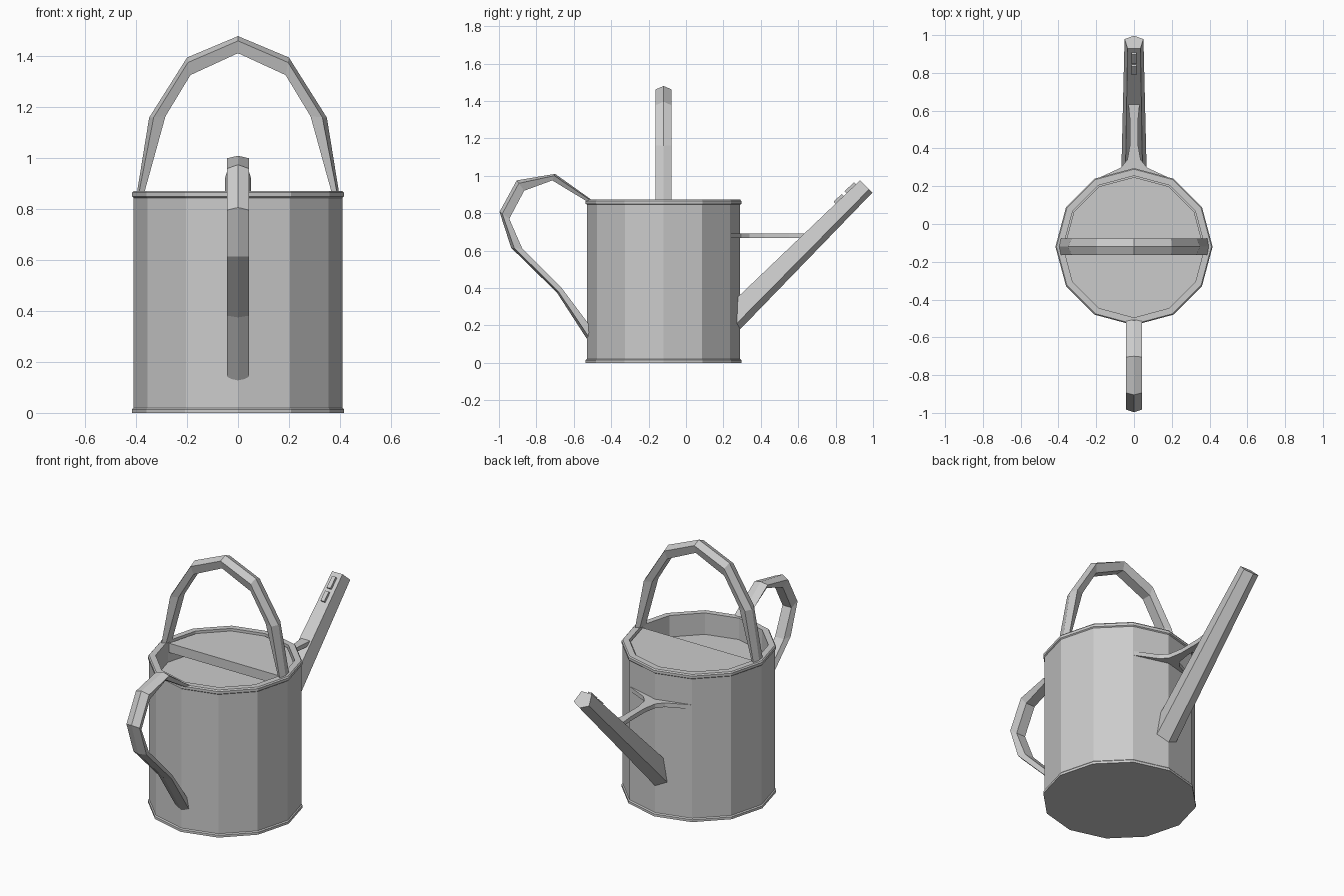
import bpy, bmesh
from math import cos, sin, pi
from mathutils import Vector

cube = bpy.data.objects.get("Cube")
if cube:
    bpy.data.objects.remove(cube, do_unlink=True)

CY = -0.12      # centre line of the can
SIDES = 12

metal = bpy.data.materials.new("grey metal")
metal.use_nodes = True
metal.diffuse_color = (0.6, 0.6, 0.6, 1)
metal.node_tree.nodes["Principled BSDF"].inputs["Base Color"].default_value = (0.6, 0.6, 0.6, 1)


def finish(name, bm):
    bmesh.ops.remove_doubles(bm, verts=bm.verts, dist=0.0001)
    bmesh.ops.recalc_face_normals(bm, faces=bm.faces)
    mesh = bpy.data.meshes.new(name)
    bm.to_mesh(mesh)
    bm.free()
    mesh.materials.append(metal)
    obj = bpy.data.objects.new(name, mesh)
    bpy.context.collection.objects.link(obj)
    return obj


def lathe(name, profile):
    """Turn a (radius, height) profile around the can's axis."""
    bm = bmesh.new()
    verts = [bm.verts.new((r, CY, z)) for r, z in profile]
    edges = [bm.edges.new(pair) for pair in zip(verts, verts[1:])]
    bmesh.ops.spin(bm, geom=verts + edges, cent=(0, CY, 0), axis=(0, 0, 1),
                   angle=2 * pi, steps=SIDES)
    return finish(name, bm)


def prism(name, outline, low, high):
    """Extrude a flat (x, y) outline between two heights."""
    bm = bmesh.new()
    face = bm.faces.new([bm.verts.new((x, y, low)) for x, y in outline])
    new = bmesh.ops.extrude_face_region(bm, geom=[face])["geom"]
    bmesh.ops.translate(bm, vec=(0, 0, high - low),
                        verts=[v for v in new if isinstance(v, bmesh.types.BMVert)])
    return finish(name, bm)


def bar(name, ridge, base, widths, side, place, shoulder=0.28):
    """Five-sided bar between a ridge path and a flat base path."""
    bm = bmesh.new()
    rings = []
    for r, b, w in zip(ridge, base, widths):
        r, b = place(*r), place(*b)
        s = r.lerp(b, shoulder)
        out = Vector(side) * w
        rings.append([bm.verts.new(p) for p in
                      (r, s + out, b + out * 0.68, b - out * 0.68, s - out)])
    for a, b in zip(rings, rings[1:]):
        for i in range(5):
            j = (i + 1) % 5
            bm.faces.new((a[i], a[j], b[j], b[i]))
    bm.faces.new(rings[0])
    bm.faces.new(rings[-1])
    return finish(name, bm)


def in_xz(x, z):
    return Vector((x, CY, z))


def in_yz(y, z):
    return Vector((0, y, z))


def mirrored(half):
    return half + [(-x, z) for x, z in reversed(half[:-1])]


# Can with foot ring, rolled rim and recessed inner floor
lathe("can_body", [(0, 0), (0.416, 0), (0.416, 0.014), (0.41, 0.02),
                   (0.41, 0.845), (0.416, 0.85), (0.416, 0.865), (0.41, 0.872),
                   (0.375, 0.872), (0.375, 0.745), (0, 0.745)])

# Half lid over the back of the opening
prism("half_lid", [(0.368 * cos(k * pi / 6), CY + 0.368 * sin(k * pi / 6))
                   for k in range(7)], 0.805, 0.86)

# Arched carrying handle
bar("top_handle",
    mirrored([(-0.397, 0.865), (-0.349, 1.16), (-0.2, 1.396), (0, 1.48)]),
    mirrored([(-0.368, 0.865), (-0.285, 1.165), (-0.187, 1.327), (0, 1.413)]),
    [0.043] * 7, (0, 1, 0), in_xz)

# Pouring handle
bar("front_handle",
    [(-0.51, 0.875), (-0.70, 1.01), (-0.905, 0.975), (-0.997, 0.807),
     (-0.935, 0.615), (-0.69, 0.375), (-0.525, 0.12)],
    [(-0.50, 0.845), (-0.715, 0.975), (-0.865, 0.92), (-0.945, 0.77),
     (-0.875, 0.61), (-0.665, 0.40), (-0.515, 0.20)],
    [0.043] * 7, (1, 0, 0), in_yz)

# Tapered spout
bar("spout", [(0.25, 0.138), (0.997, 0.91)], [(0.22, 0.297), (0.93, 0.975)],
    [0.068, 0.05], (1, 0, 0), in_yz, 0.27)

# Small raised tabs near the spout tip
start, tip = in_yz(0.22, 0.297), in_yz(0.93, 0.975)
along = (tip - start).normalized()
normal = Vector((0, -along.z, along.y))
for label, far, near in (("upper", 0.03, 0.10), ("lower", 0.12, 0.18)):
    bm = bmesh.new()
    bmesh.ops.create_cube(bm, size=1)
    middle = tip - along * (far + near) / 2
    for v in bm.verts:
        v.co = (middle + Vector((0.024 * v.co.x, 0, 0))
                + along * (near - far) * v.co.y + normal * 0.03 * v.co.z)
    finish(label + "_spout_tab", bm)

# Brace from can to spout, flaring into two wings along the wall
half = [(0.2, 0.238), (0.07, 0.298), (0.035, 0.34), (0.021, 0.42),
        (0.021, 0.55), (0.03, 0.64)]
prism("spout_brace", half + [(-x, y) for x, y in reversed(half)] + [(0, 0.2)],
      0.667, 0.692)
